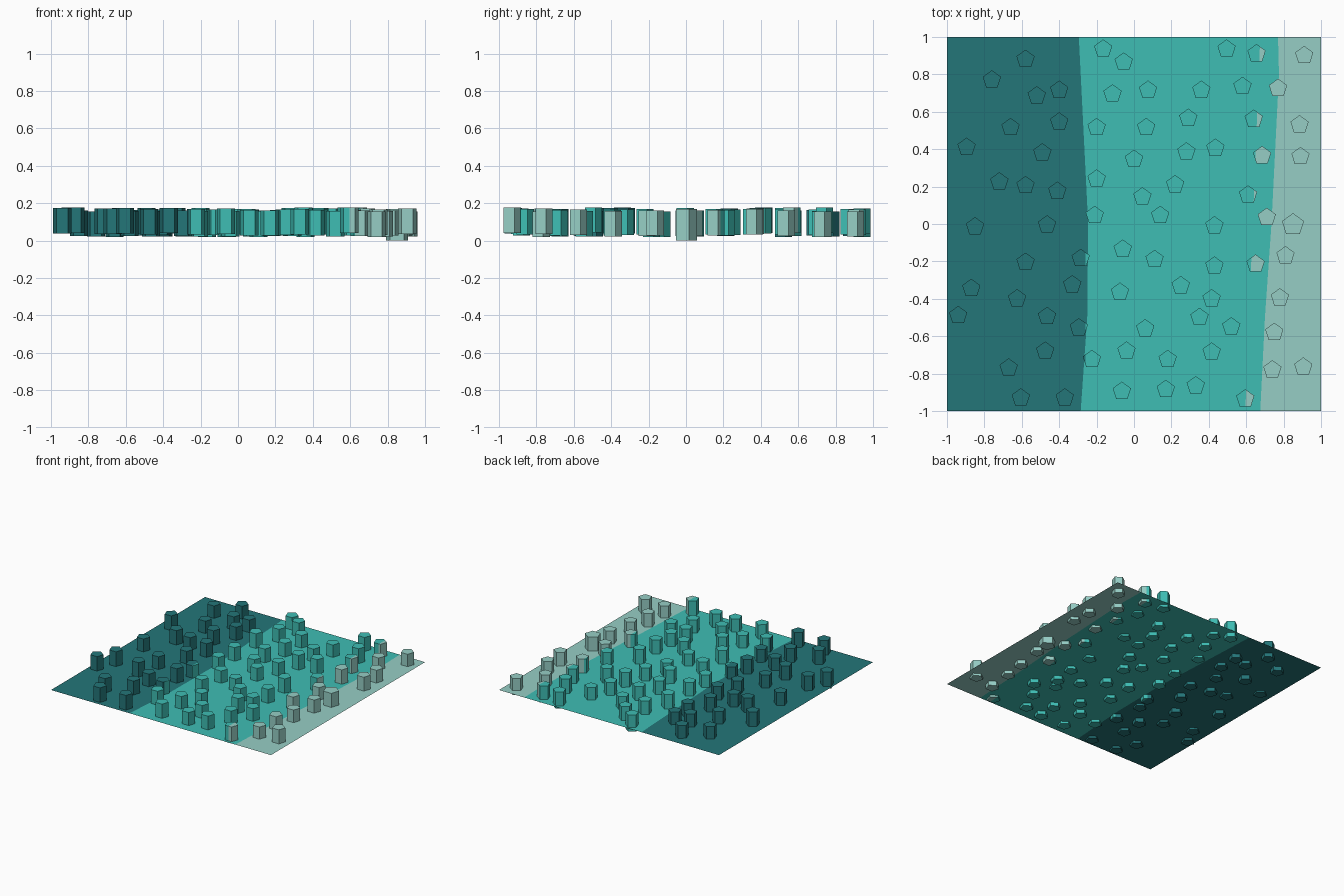
import bpy, bmesh, math, random
from mathutils import Vector

if "Cube" in bpy.data.objects:
    bpy.data.objects.remove(bpy.data.objects["Cube"])

random.seed(4)


def lin(c):
    c /= 255
    return c / 12.92 if c <= 0.04045 else ((c + 0.055) / 1.055) ** 2.4


def material(name, rgb):
    m = bpy.data.materials.new(name)
    m.diffuse_color = (*[lin(c) for c in rgb], 1)
    m.use_nodes = True
    m.node_tree.nodes["Principled BSDF"].inputs["Base Color"].default_value = m.diffuse_color
    return m


MATS = [material("dark teal", (36, 118, 121)),
        material("bright teal", (62, 190, 180)),
        material("pale aqua", (150, 206, 197))]


def make_object(name, bm):
    me = bpy.data.meshes.new(name)
    bm.to_mesh(me)
    bm.free()
    for m in MATS:
        me.materials.append(m)
    ob = bpy.data.objects.new(name, me)
    bpy.context.collection.objects.link(ob)
    return ob


# ground sheet: three colour bands with gently bending borders (y, border 1, border 2)
BORDERS = [(-1, -.285, .675), (-.5, -.25, .70), (0, -.245, .735), (.4, -.265, .755),
           (.8, -.285, .775), (1, -.295, .77)]
SHEET_Z = 0.055
bm = bmesh.new()
rows = [[bm.verts.new((x, y, SHEET_Z)) for x in (-1, a, b, 1)] for y, a, b in BORDERS]
for r0, r1 in zip(rows, rows[1:]):
    for i in range(3):
        f = bm.faces.new((r0[i], r0[i + 1], r1[i + 1], r1[i]))
        f.material_index = i
make_object("ground_sheet", bm)

# post positions, by side of the sheet
LEFT = [(-.58, .885), (-.76, .775), (-.52, .69), (-.40, .72), (-.66, .52), (-.40, .55),
        (-.895, .415), (-.49, .385), (-.72, .23), (-.58, .21), (-.41, .18), (-.85, -.01),
        (-.465, 0), (-.285, -.18), (-.58, -.2), (-.87, -.34), (-.33, -.32), (-.625, -.395),
        (-.94, -.485), (-.465, -.49), (-.295, -.55), (-.475, -.675), (-.67, -.765),
        (-.605, -.925), (-.37, -.925)]
MIDDLE = [(-.165, .94), (-.055, .87), (.495, .94), (.655, .915), (.075, .72), (-.115, .70),
          (.36, .72), (.58, .74), (-.2, .52), (.065, .52), (.29, .57), (.64, .565),
          (0, .35), (.28, .39), (.435, .41), (-.2, .245), (.22, .215), (.045, .15),
          (.61, .16), (-.21, .05), (.14, .05), (.43, -.005), (-.06, -.13), (.11, -.185),
          (.43, -.22), (.65, -.21), (.25, -.325), (-.075, -.36), (.415, -.395),
          (.35, -.495), (.52, -.545), (.06, -.555), (-.04, -.675), (-.225, -.72),
          (.18, -.72), (.415, -.68), (-.065, -.89), (.17, -.88), (.33, -.86), (.595, -.93)]
RIGHT = [(.91, .905), (.77, .73), (.885, .535), (.685, .37), (.89, .365), (.71, .04),
         (.81, -.165), (.78, -.39), (.75, -.575), (.74, -.775), (.905, -.76)]


def post(bm, x, y, z0, z1, r):
    """Five-sided post with one corner towards the back."""
    ang = [math.pi / 2 + k * math.tau / 5 for k in range(5)]
    lo, hi = [[bm.verts.new((x + r * math.cos(a), y - .004 + r * math.sin(a), z))
               for a in ang] for z in (z0, z1)]
    bm.faces.new(lo[::-1])
    bm.faces.new(hi)
    for k in range(5):
        n = (k + 1) % 5
        bm.faces.new((lo[k], lo[n], hi[n], hi[k]))


def posts(name, spots, big=()):
    bm = bmesh.new()
    for x, y in spots:
        z0 = random.uniform(.018, .042)
        post(bm, x, y, z0, z0 + .136, .051)
    for x, y in big:
        post(bm, x, y, 0, .17, .062)
    # cut posts along the colour borders, then colour by side
    for co, no in (((-.26, 0, 0), (1, 0, 0)), ((.635, 0, 0), (1, -.04, 0))):
        bmesh.ops.bisect_plane(bm, geom=bm.verts[:] + bm.edges[:] + bm.faces[:],
                               plane_co=Vector(co), plane_no=Vector(no).normalized())
    for f in bm.faces:
        c = f.calc_center_median()
        f.material_index = 0 if c.x < -.26 else 1 if c.x < .635 + .04 * c.y else 2
    make_object(name, bm)


posts("left_posts", LEFT)
posts("middle_posts", MIDDLE)
posts("right_posts", RIGHT, [(.85, 0)])
